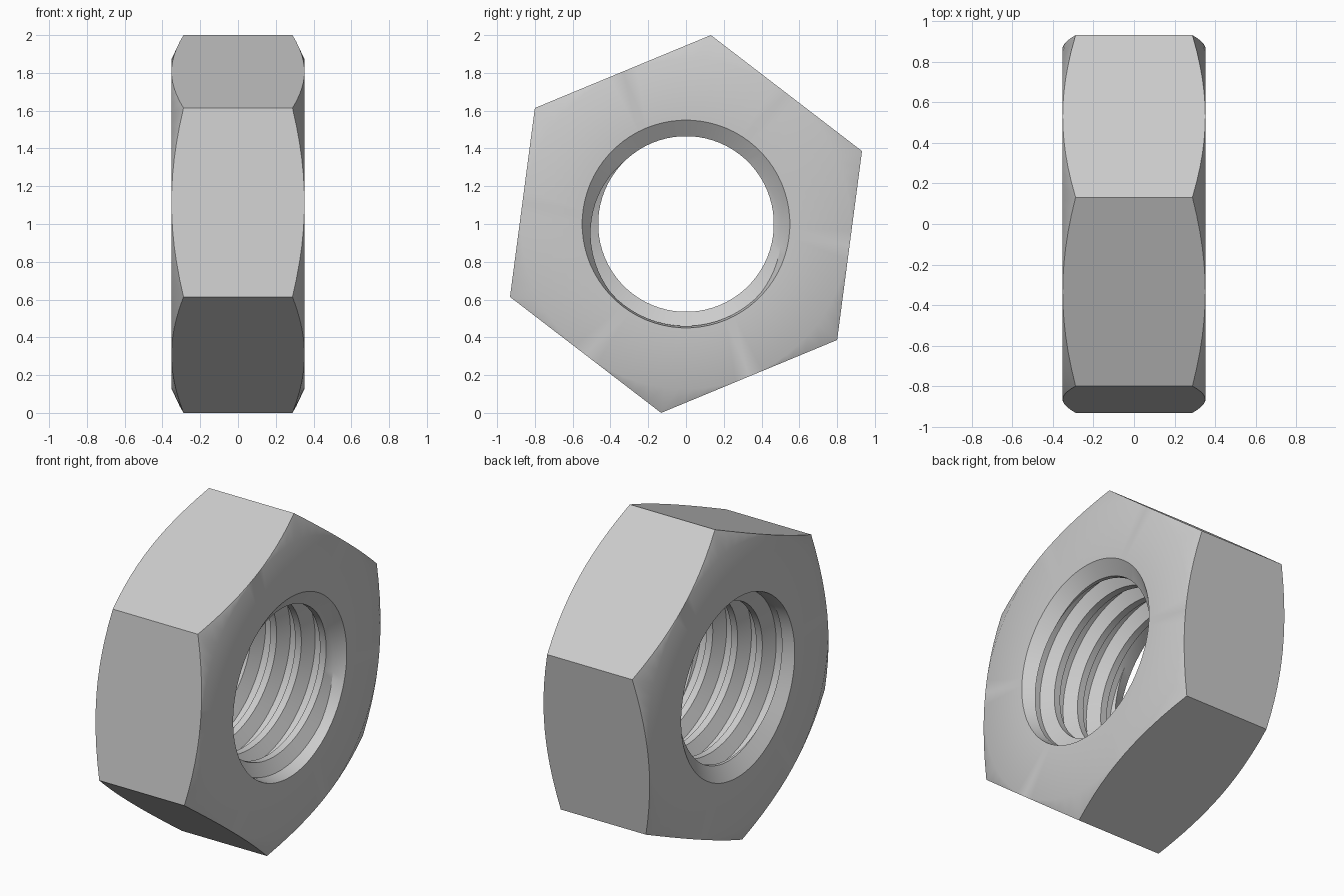
import bpy, bmesh
from math import cos, sin, pi, radians, ceil

cube = bpy.data.objects.get("Cube")
if cube:
    bpy.data.objects.remove(cube, do_unlink=True)

# Main dimensions; the nut's axis runs along x
CORNER_R = 1.0086                # hexagon corner radius
FLAT_R = CORNER_R * cos(pi / 6)  # hexagon flat distance
HALF = 0.352                     # half thickness
EDGE_SLOPE = 0.47                # outer chamfer slope
TURN = radians(22.5)             # direction of the first corner
SINK_R, SINK_X = 0.55, 0.292     # countersink radius and inner end
CREST_R, ROOT_R = 0.465, 0.54    # thread radii
PITCH, SHIFT = 0.168, 0.082      # thread pitch and phase
CREST_W, ROOT_W = 0.021, 0.0625  # flank start and end from the crest centre
COLUMNS = 72


def thread_radius(x, angle):
    """Bore radius of a right-handed helical thread."""
    u = (x - SHIFT - PITCH * angle / (2 * pi)) % PITCH
    d = min(u, PITCH - u)
    t = min(max((d - CREST_W) / (ROOT_W - CREST_W), 0), 1)
    return CREST_R + (ROOT_R - CREST_R) * t


def section(angle):
    """Closed (x, radius) loop of the nut at one angle around the axis."""
    hex_r = FLAT_R / cos((angle - TURN) % (pi / 3) - pi / 6)
    edge_x = HALF - EDGE_SLOPE * (hex_r - FLAT_R)
    loop = [(-HALF, SINK_R), (-HALF, FLAT_R), (-edge_x, hex_r),
            (edge_x, hex_r), (HALF, FLAT_R), (HALF, SINK_R)]
    # Thread break points, clamped between the two countersinks
    turns = ceil(HALF / PITCH) + 2
    for n in range(turns, -turns - 1, -1):
        for offset in (ROOT_W, CREST_W, -CREST_W, -ROOT_W):
            x = SHIFT + PITCH * (n + angle / (2 * pi)) + offset
            x = min(max(x, -SINK_X), SINK_X)
            loop.append((x, thread_radius(x, angle)))
    return loop


# Sweep the section around the axis
bm = bmesh.new()
rings = []
for i in range(COLUMNS + 1):
    a = TURN + 2 * pi * i / COLUMNS
    rings.append([bm.verts.new((x, r * cos(a), r * sin(a) + 1))
                  for x, r in section(a)])
for a, b in zip(rings, rings[1:]):
    for k in range(len(a)):
        m = (k + 1) % len(a)
        bm.faces.new((a[k], a[m], b[m], b[k]))
bmesh.ops.remove_doubles(bm, verts=bm.verts, dist=0.0003)
bmesh.ops.dissolve_degenerate(bm, edges=bm.edges, dist=0.0003)
bmesh.ops.recalc_face_normals(bm, faces=bm.faces)

mesh = bpy.data.meshes.new("hex_nut")
bm.to_mesh(mesh)
bm.free()
nut = bpy.data.objects.new("hex_nut", mesh)
bpy.context.collection.objects.link(nut)

# Single grey metal colour
mat = bpy.data.materials.new("light_grey")
mat.use_nodes = True
colour = (0.6, 0.6, 0.6, 1)
mat.diffuse_color = colour
mat.node_tree.nodes["Principled BSDF"].inputs["Base Color"].default_value = colour
mesh.materials.append(mat)

# Smooth curved surfaces, keep the crisp edges
bpy.ops.object.select_all(action='DESELECT')
nut.select_set(True)
bpy.context.view_layer.objects.active = nut
bpy.ops.object.shade_smooth_by_angle(angle=radians(30))
